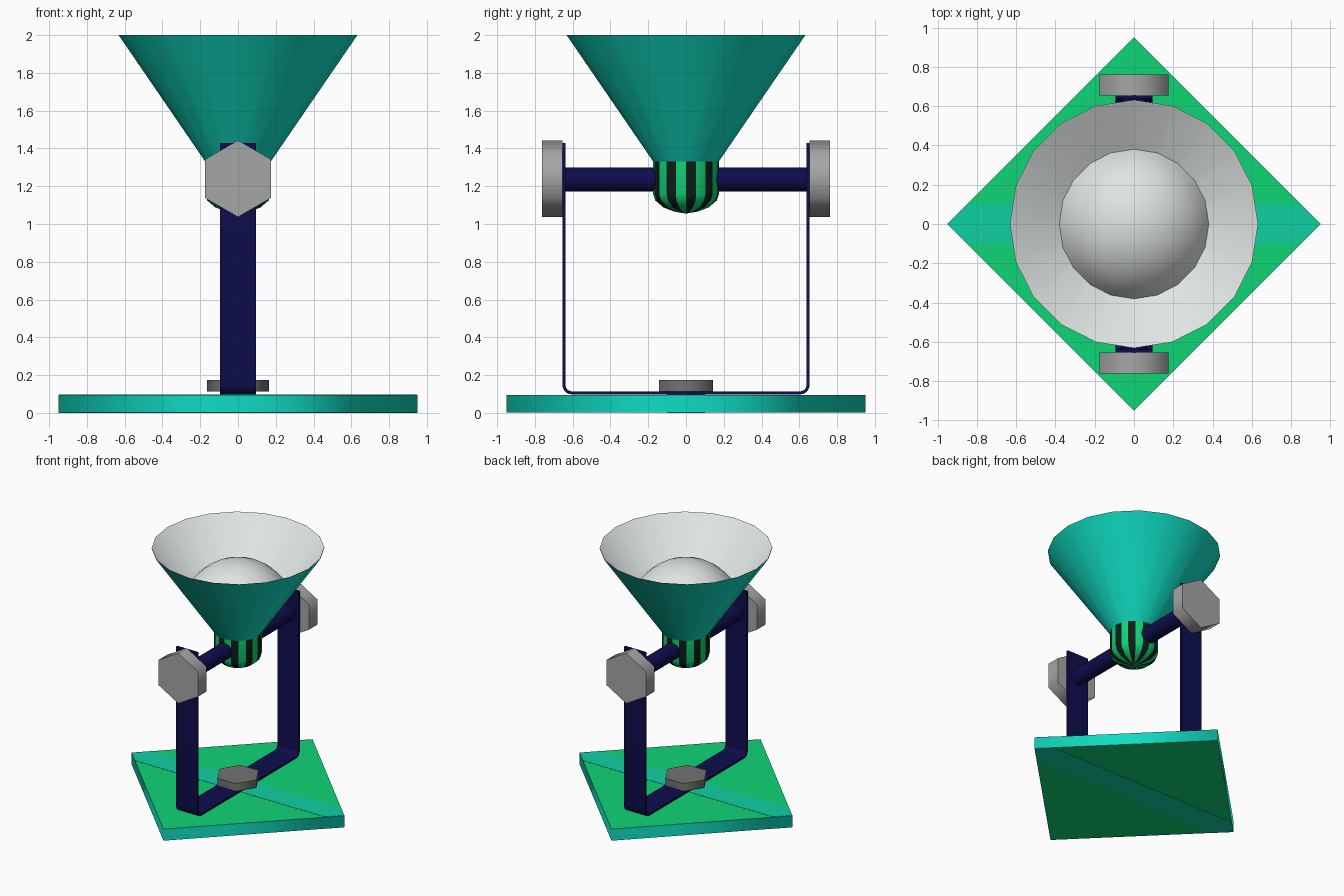
import bpy, bmesh, math
from mathutils import Matrix

cube = bpy.data.objects.get("Cube")
if cube:
    bpy.data.objects.remove(cube)


def material(name, rgb):
    m = bpy.data.materials.new(name)
    m.use_nodes = True
    m.diffuse_color = (*rgb, 1)
    m.node_tree.nodes["Principled BSDF"].inputs["Base Color"].default_value = (*rgb, 1)
    return m


TEAL = material("teal", (0.005, 0.72, 0.54))
GREEN = material("green", (0.005, 0.66, 0.18))
BAND = material("sea green", (0.005, 0.63, 0.36))
NAVY = material("navy", (0.004, 0.004, 0.075))
GREY = material("grey", (0.38, 0.38, 0.38))
DARK = material("dark grey", (0.17, 0.17, 0.17))
WHITE = material("soft white", (0.74, 0.78, 0.76))
BLACK = material("black", (0.004, 0.013, 0.01))


def finish(name, bm, mats, smooth=lambda f: True, rule=lambda f: 0):
    """Turn a bmesh into an object, with smoothing and colours set by rule."""
    bmesh.ops.recalc_face_normals(bm, faces=bm.faces)
    for f in bm.faces:
        f.smooth = smooth(f)
        f.material_index = rule(f)
    mesh = bpy.data.meshes.new(name)
    bm.to_mesh(mesh)
    bm.free()
    for m in mats:
        mesh.materials.append(m)
    ob = bpy.data.objects.new(name, mesh)
    bpy.context.collection.objects.link(ob)
    return ob


def prism(name, sides, radius, depth, mats, loc, axis="Z", turn=0, rule=lambda f: 0):
    """Capped prism with flat caps and softly shaded sides."""
    bm = bmesh.new()
    bmesh.ops.create_cone(bm, cap_ends=True, segments=sides, radius1=radius,
                          radius2=radius, depth=depth,
                          matrix=Matrix.Rotation(turn, 4, "Z"))
    caps = {f for f in bm.faces if abs(f.normal.z) > 0.9}
    if axis == "Y":
        bm.transform(Matrix.Rotation(math.pi / 2, 4, "X"))
    bm.transform(Matrix.Translation(loc))
    return finish(name, bm, mats, lambda f: f not in caps, rule)


def lathe(name, profile, mats, rule=lambda f: 0, sides=20):
    """Spin a (radius, height) profile round the z axis."""
    bm = bmesh.new()
    verts = [bm.verts.new((r, 0, z)) for r, z in profile]
    edges = [bm.edges.new(p) for p in zip(verts, verts[1:])]
    bmesh.ops.spin(bm, geom=verts + edges, cent=(0, 0, 0), axis=(0, 0, 1),
                   angle=math.tau, steps=sides, use_merge=True)
    bmesh.ops.remove_doubles(bm, verts=bm.verts, dist=0.0001)
    return finish(name, bm, mats, rule=rule)


def extrude_outline(name, points, direction, mat, smooth=lambda f: False):
    """Extrude a closed planar outline along a vector."""
    bm = bmesh.new()
    face = bm.faces.new([bm.verts.new(p) for p in points])
    ext = bmesh.ops.extrude_face_region(bm, geom=[face])
    bmesh.ops.translate(bm, vec=direction,
                        verts=[v for v in ext["geom"] if isinstance(v, bmesh.types.BMVert)])
    return finish(name, bm, [mat], smooth)


# Diamond base with teal sides, and a band from corner to corner
prism("base", 4, 0.95, 0.093, [TEAL, GREEN], (0, 0, 0.0485),
      rule=lambda f: int(abs(f.normal.z) > 0.9))
tip, half = 0.947, 0.1
corner = tip - half
extrude_outline("base_band",
                [(tip, 0, 0), (corner, half, 0), (-corner, half, 0),
                 (-tip, 0, 0), (-corner, -half, 0), (corner, -half, 0)],
                (0, 0, 0.097), BAND)

# Bent strap bracket
OUT, LOW, TOP, BEND, THICK = 0.654, 0.098, 1.43, 0.05, 0.016


def strap_side(inset):
    """U-shaped line, from the top of one arm to the top of the other."""
    arc = [math.radians(a) for a in range(0, 91, 15)]
    r = BEND - inset
    right = [(OUT - inset, TOP)] + [
        (OUT - BEND + r * math.cos(a), LOW + BEND - r * math.sin(a)) for a in arc]
    return right + [(-y, z) for y, z in reversed(right)]


outline = strap_side(0) + strap_side(THICK)[::-1]
bracket = extrude_outline("bracket", [(-0.095, y, z) for y, z in outline],
                          (0.19, 0, 0), NAVY)
bracket.select_set(True)
bpy.context.view_layer.objects.active = bracket
bpy.ops.object.shade_smooth_by_angle(angle=math.radians(30))

# Axle, side nuts and base bolt
prism("axle", 20, 0.063, 1.29, [NAVY], (0, 0, 1.235), "Y")
for side, sign in (("front", -1), ("back", 1)):
    prism(side + "_nut", 6, 0.203, 0.108, [GREY], (0, sign * 0.708, 1.24), "Y")
prism("base_bolt", 6, 0.165, 0.062, [DARK], (0, 0, 0.144), turn=math.pi / 2)

# Lamp shade: outer skin and pale lining
lathe("shade", [(0.173, 1.33), (0.632, 2.0)], [TEAL])
lathe("shade_lining", [(0.0, 1.337), (0.17, 1.337), (0.626, 1.999), (0.632, 2.0)], [WHITE])

# Domed bulb resting in the shade
R, CENTRE, START = 0.42, 1.467, 0.424
steps = 7
arc = [START + (math.pi / 2 - START) * i / steps for i in range(steps + 1)]
lathe("bulb", [(R * math.cos(a), CENTRE + R * math.sin(a)) for a in arc], [WHITE])


# Striped socket under the shade
def stripe(f):
    c = f.calc_center_median()
    return int(math.degrees(math.atan2(c.y, c.x)) % 360 // 18) % 2


lathe("socket", [(0.175, 1.332), (0.175, 1.16), (0.163, 1.125), (0.12, 1.088),
                 (0.06, 1.065), (0, 1.055)], [BLACK, GREEN], stripe)
